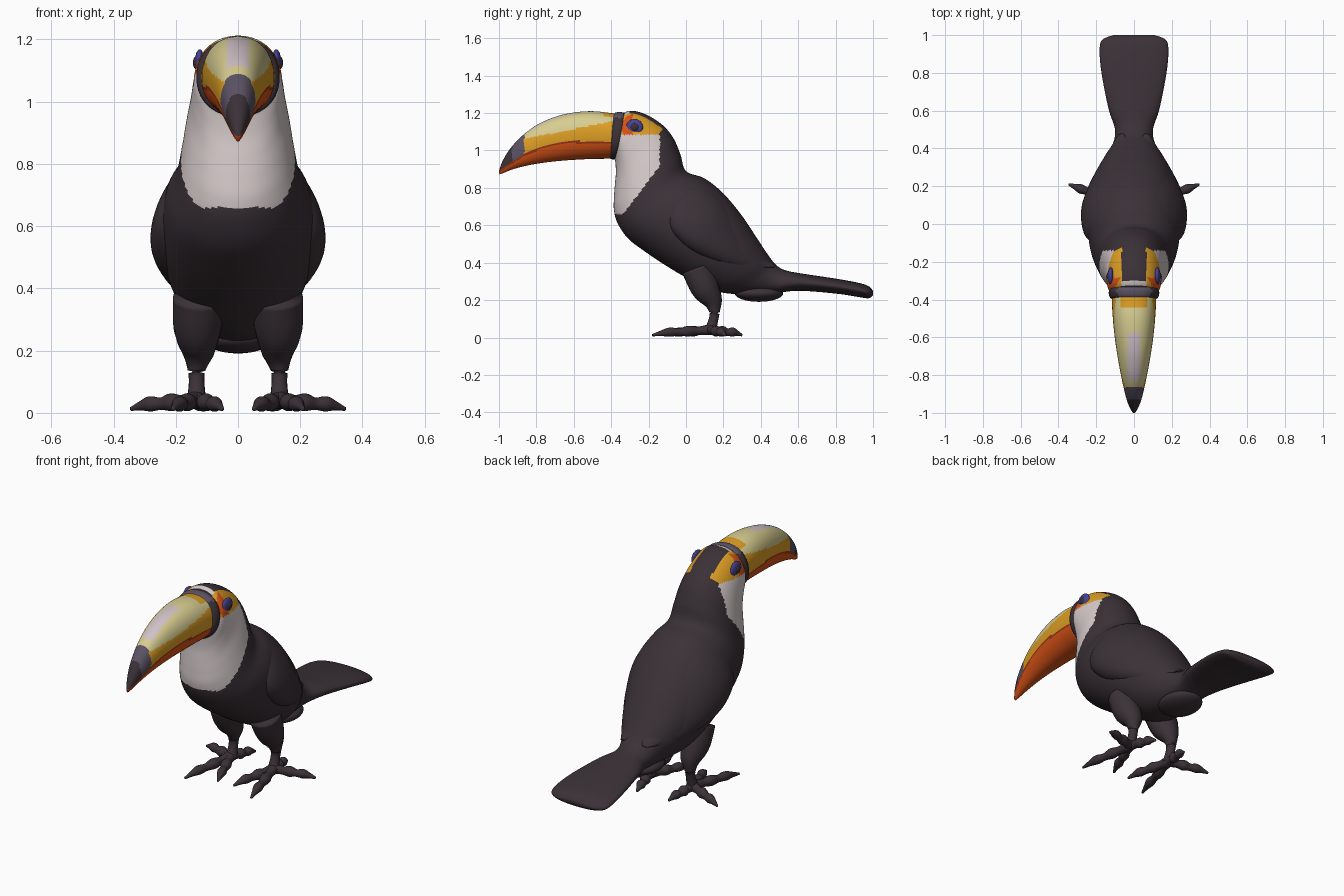
import bpy, bmesh, math
from mathutils import Vector

COLOURS = {
    "black plumage": (0.043, 0.031, 0.038),
    "white bib": (0.68, 0.60, 0.60),
    "pale yellow": (0.68, 0.61, 0.28),
    "amber": (0.72, 0.34, 0.018),
    "orange red": (0.68, 0.085, 0.008),
    "brick red": (0.32, 0.035, 0.008),
    "eye blue": (0.06, 0.055, 0.30),
    "slate grey": (0.105, 0.085, 0.125),
    "pink white": (0.64, 0.54, 0.58),
}
MATS = []
for label, rgb in COLOURS.items():
    m = bpy.data.materials.new(label)
    m.diffuse_color = (*rgb, 1)
    MATS.append(m)
BLACK, WHITE, PALE, AMBER, ORANGE, BRICK, BLUE, SLATE, PINK = range(9)


def smooth_stations(st, steps):
    """Catmull-Rom interpolation of station tuples."""
    out = []
    for i in range(len(st) - 1):
        p0, p1, p2, p3 = st[max(i - 1, 0)], st[i], st[i + 1], st[min(i + 2, len(st) - 1)]
        for k in range(steps):
            t = k / steps
            out.append([0.5 * (2 * b + (c - a) * t + (2 * a - 5 * b + 4 * c - d) * t * t
                               + (3 * b - a - 3 * c + d) * t ** 3)
                        for a, b, c, d in zip(p0, p1, p2, p3)])
    out.append(list(st[-1]))
    return out


def skin(name, rings, rule=None):
    """Skin closed rings into one smooth object, coloured by a rule on face centres."""
    bm = bmesh.new()
    vs = [[bm.verts.new(p) for p in r] for r in rings]
    n = len(vs[0])
    for a, b in zip(vs, vs[1:]):
        for j in range(n):
            bm.faces.new((a[j], a[(j + 1) % n], b[(j + 1) % n], b[j]))
    bm.faces.new(vs[0])
    bm.faces.new(vs[-1])
    bmesh.ops.recalc_face_normals(bm, faces=bm.faces)
    for f in bm.faces:
        f.smooth = True
        f.material_index = rule(f.calc_center_median()) if rule else BLACK
    me = bpy.data.meshes.new(name)
    bm.to_mesh(me)
    bm.free()
    for m in MATS:
        me.materials.append(m)
    ob = bpy.data.objects.new(name, me)
    bpy.context.collection.objects.link(ob)
    return ob


def loft(name, st, steps, n, rule=None, power=1.0):
    """Stations: top point xyz, bottom point xyz, half width along x."""
    rings = []
    for s in smooth_stations(st, steps):
        a, b, w = Vector(s[:3]), Vector(s[3:6]), Vector((s[6], 0, 0))
        ring = []
        for j in range(n):
            c, d = math.cos(math.tau * j / n), math.sin(math.tau * j / n)
            c, d = (math.copysign(abs(v) ** power, v) for v in (c, d))
            ring.append((a + b) / 2 + (a - b) / 2 * c + w * d)
        rings.append(ring)
    return skin(name, rings, rule)


def centred(st):
    return [(0, yt, zt, 0, yb, zb, w) for yt, zt, yb, zb, w in st]


def tube(name, pts, steps=5, n=16):
    """Round tube through points x, y, z, radius."""
    p = smooth_stations(pts, steps)
    rings = []
    for i, s in enumerate(p):
        tan = Vector(p[min(i + 1, len(p) - 1)][:3]) - Vector(p[max(i - 1, 0)][:3])
        q = tan.to_track_quat('Z', 'Y')
        rings.append([Vector(s[:3]) + q @ Vector((s[3] * math.cos(math.tau * j / n),
                                                  s[3] * math.sin(math.tau * j / n), 0))
                      for j in range(n)])
    return skin(name, rings)


def ellipsoid(name, centre, radii, mat):
    bpy.ops.mesh.primitive_uv_sphere_add(segments=32, ring_count=16, location=centre)
    ob = bpy.context.object
    ob.name = name
    ob.scale = radii
    ob.data.materials.append(MATS[mat])
    bpy.ops.object.shade_smooth()


# Head, body and tail in one skin: bib and face patches by position
def body_colour(p):
    x, y, z = abs(p.x), p.y, p.z
    if y > -0.1 or z < 0.66:
        return BLACK
    if z > 1.085:
        d = math.hypot(y + 0.275, z - 1.125)
        if x > 0.06 and d < 0.07 and y < -0.285:
            return ORANGE
        if x > 0.065 and ((y + 0.25) / 0.125) ** 2 + ((z - 1.13) / 0.075) ** 2 < 1:
            return AMBER
        if -0.325 < y < -0.3:
            return WHITE if x < 0.065 else AMBER
        return BLACK
    if y < -0.14 - 0.75 * max(0, 0.92 - z):
        return WHITE
    return BLACK


loft("body", centred([
    (-0.365, 1.185, -0.385, 0.975, 0.11), (-0.30, 1.212, -0.378, 0.94, 0.137),
    (-0.22, 1.195, -0.375, 0.88, 0.145), (-0.13, 1.14, -0.38, 0.82, 0.154),
    (-0.07, 1.07, -0.385, 0.75, 0.168), (-0.03, 0.98, -0.385, 0.68, 0.182),
    (0.0, 0.89, -0.365, 0.61, 0.20), (0.10, 0.85, -0.31, 0.53, 0.232),
    (0.20, 0.77, -0.22, 0.46, 0.245), (0.30, 0.65, -0.10, 0.38, 0.24),
    (0.38, 0.53, 0.02, 0.31, 0.215), (0.44, 0.44, 0.15, 0.25, 0.17),
    (0.48, 0.39, 0.30, 0.23, 0.12), (0.53, 0.36, 0.46, 0.235, 0.10),
    (0.62, 0.342, 0.60, 0.25, 0.135), (0.80, 0.315, 0.80, 0.235, 0.172),
    (0.92, 0.293, 0.92, 0.217, 0.182), (0.975, 0.275, 0.975, 0.21, 0.168),
    (1.0, 0.25, 1.0, 0.225, 0.11)]), 9, 112, body_colour, 0.95)
ellipsoid("undertail_feathers", (0, 0.39, 0.237), (0.11, 0.13, 0.046), BLACK)


# Bill: red lower half, amber stripe, pale ridge, grey tip
def bill_colour(p):
    y, z = p.y, p.z
    seam = 1.05 - max(0, -y - 0.6) ** 2
    if z < seam - 0.012:
        return ORANGE
    if z < seam:
        return BRICK
    if y < -0.93:
        return BLACK
    if y < -0.865:
        return SLATE
    if z < 1.155 + 0.2 * (y + 0.4) or (y > -0.44 and abs(p.x) < 0.075):
        return AMBER
    if -0.83 < y < -0.58 and abs(p.x) < 0.036:
        return PINK
    return PALE


loft("bill", centred([
    (-0.34, 1.19, -0.34, 0.975, 0.113), (-0.40, 1.20, -0.40, 0.958, 0.117),
    (-0.50, 1.21, -0.50, 0.955, 0.112), (-0.60, 1.203, -0.60, 0.95, 0.102),
    (-0.70, 1.18, -0.69, 0.943, 0.088), (-0.80, 1.135, -0.78, 0.932, 0.071),
    (-0.88, 1.075, -0.86, 0.917, 0.054), (-0.94, 1.01, -0.93, 0.898, 0.037),
    (-0.98, 0.945, -0.975, 0.88, 0.02), (-1.0, 0.89, -0.998, 0.872, 0.006)]),
    9, 80, bill_colour, 0.9)

# Dark collar round the bill base
loft("bill_collar", centred([
    (-0.39, 1.195, -0.405, 0.965, 0.115), (-0.375, 1.203, -0.40, 0.954, 0.128),
    (-0.35, 1.206, -0.375, 0.954, 0.134), (-0.33, 1.20, -0.345, 0.965, 0.125)]),
    5, 64, lambda p: SLATE if p.z > 1.175 else BLACK, 0.92)

WING = [(0.16, -0.04, 0.80, 0.18, -0.08, 0.75, 0.015), (0.12, 0.01, 0.84, 0.205, -0.10, 0.65, 0.05),
        (0.085, 0.10, 0.82, 0.215, -0.07, 0.56, 0.10), (0.07, 0.20, 0.74, 0.20, 0.02, 0.47, 0.13),
        (0.06, 0.30, 0.61, 0.18, 0.14, 0.41, 0.11), (0.05, 0.38, 0.50, 0.155, 0.27, 0.375, 0.07),
        (0.05, 0.44, 0.42, 0.11, 0.38, 0.37, 0.04), (0.06, 0.48, 0.385, 0.08, 0.47, 0.375, 0.01)]
TOE_TIPS = [(0.345, 0.21), (0.10, 0.30), (0.05, -0.11), (0.21, -0.18)]
TOE_SHAPE = [(0, 0.042, 0.03), (0.22, 0.036, 0.022), (0.38, 0.034, 0.029), (0.54, 0.029, 0.02),
             (0.70, 0.029, 0.025), (0.85, 0.022, 0.015), (1, 0.012, 0.006)]

for side, s in (("left", 1), ("right", -1)):
    # Folded wing
    loft(side + "_wing", [(s * a, b, c, s * d, e, f, w) for a, b, c, d, e, f, w in WING], 8, 40)
    # Thigh and shank
    tube(side + "_leg", [(s * 0.125, 0.06, 0.37, 0.085), (s * 0.13, 0.10, 0.27, 0.077),
                         (s * 0.128, 0.14, 0.20, 0.055), (s * 0.133, 0.152, 0.145, 0.031),
                         (s * 0.133, 0.148, 0.10, 0.025), (s * 0.133, 0.13, 0.035, 0.032)])
    # Knuckled toes, two forward and two back
    for i, (tx, ty) in enumerate(TOE_TIPS):
        tube(f"{side}_toe_{i + 1}", [(s * (0.135 + (tx - 0.135) * t), 0.13 + (ty - 0.13) * t, z, r)
                                     for t, z, r in TOE_SHAPE], 4, 14)
    # Eye: blue lid with dark pupil
    ellipsoid(side + "_eyelid", (s * 0.123, -0.275, 1.125), (0.016, 0.045, 0.043), BLUE)
    ellipsoid(side + "_pupil", (s * 0.129, -0.275, 1.125), (0.016, 0.024, 0.024), BLACK)
